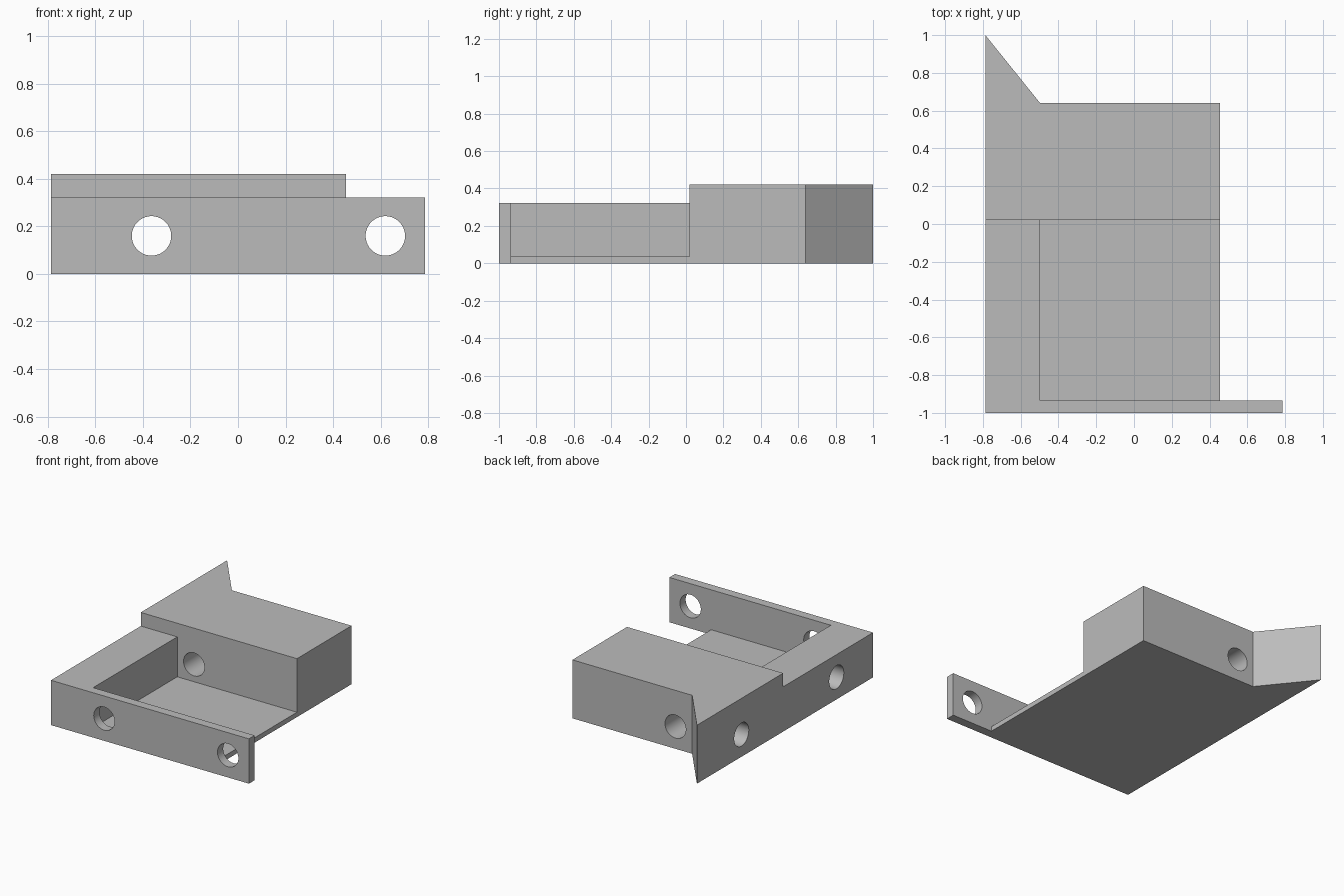
import bpy, bmesh, math
from mathutils import Matrix

if "Cube" in bpy.data.objects:
    bpy.data.objects.remove(bpy.data.objects["Cube"], do_unlink=True)

HALF_X, INNER_X, RIGHT_X = 0.787, -0.497, 0.455
BACK_Y, STEP_Y, PLATE_Y = 0.64, 0.02, -0.935
BLOCK_TOP, WALL_TOP, FLOOR_TOP = 0.42, 0.322, 0.035
HOLE_Z, HOLE_R = 0.16, 0.083

grey = bpy.data.materials.new("plain_grey")
grey.use_nodes = True
colour = (0.5, 0.5, 0.5, 1)
grey.diffuse_color = colour
grey.node_tree.nodes["Principled BSDF"].inputs["Base Color"].default_value = colour


def finish(name, bm):
    bmesh.ops.recalc_face_normals(bm, faces=bm.faces)
    mesh = bpy.data.meshes.new(name)
    bm.to_mesh(mesh)
    bm.free()
    mesh.materials.append(grey)
    obj = bpy.data.objects.new(name, mesh)
    bpy.context.collection.objects.link(obj)
    return obj


def prism(name, outline, z0, z1):
    bm = bmesh.new()
    face = bm.faces.new([bm.verts.new((x, y, z0)) for x, y in outline])
    top = bmesh.ops.extrude_face_region(bm, geom=[face])["geom"]
    verts = [v for v in top if isinstance(v, bmesh.types.BMVert)]
    bmesh.ops.translate(bm, verts=verts, vec=(0, 0, z1 - z0))
    return finish(name, bm)


def box(name, x0, x1, y0, y1, z0, z1):
    return prism(name, [(x0, y0), (x1, y0), (x1, y1), (x0, y1)], z0, z1)


def drill(name, centre, length, axis):
    turn = Matrix.Rotation(math.pi / 2, 4, "Y" if axis == "X" else "X")
    bm = bmesh.new()
    bmesh.ops.create_cone(bm, cap_ends=True, segments=64, radius1=HOLE_R,
                          radius2=HOLE_R, depth=length,
                          matrix=Matrix.Translation(centre) @ turn)
    return finish(name, bm)


# Plan outline with the pointed rear fin and the overhanging front plate
bracket = prism("bracket_body", [
    (-HALF_X, -1), (HALF_X, -1), (HALF_X, PLATE_Y), (RIGHT_X, PLATE_Y),
    (RIGHT_X, BACK_Y), (INNER_X, BACK_Y), (-HALF_X, 1)], 0, BLOCK_TOP)

# Lowered front half, open pocket, through holes and blind side holes
cutters = [
    box("step_cutter", -1, 1, -1.2, STEP_Y, WALL_TOP, 0.6),
    box("pocket_cutter", INNER_X, 0.6, PLATE_Y, STEP_Y, FLOOR_TOP, 0.6),
    drill("long_hole_cutter", (-0.364, 0, HOLE_Z), 2.2, "Y"),
    drill("plate_hole_cutter", (0.62, -1, HOLE_Z), 0.4, "Y"),
]
for y in (0.494, -0.585):
    cutters.append(drill("side_hole_cutter", (-HALF_X, y, HOLE_Z), 0.4, "X"))

bpy.ops.object.select_all(action="DESELECT")
bracket.select_set(True)
bpy.context.view_layer.objects.active = bracket
for cutter in cutters:
    cutter.hide_render = True
    mod = bracket.modifiers.new("cut", "BOOLEAN")
    mod.operation, mod.solver, mod.object = "DIFFERENCE", "EXACT", cutter
    bpy.ops.object.modifier_apply(modifier=mod.name)
    bpy.data.objects.remove(cutter, do_unlink=True)

bpy.ops.object.shade_smooth_by_angle(angle=math.radians(30))
